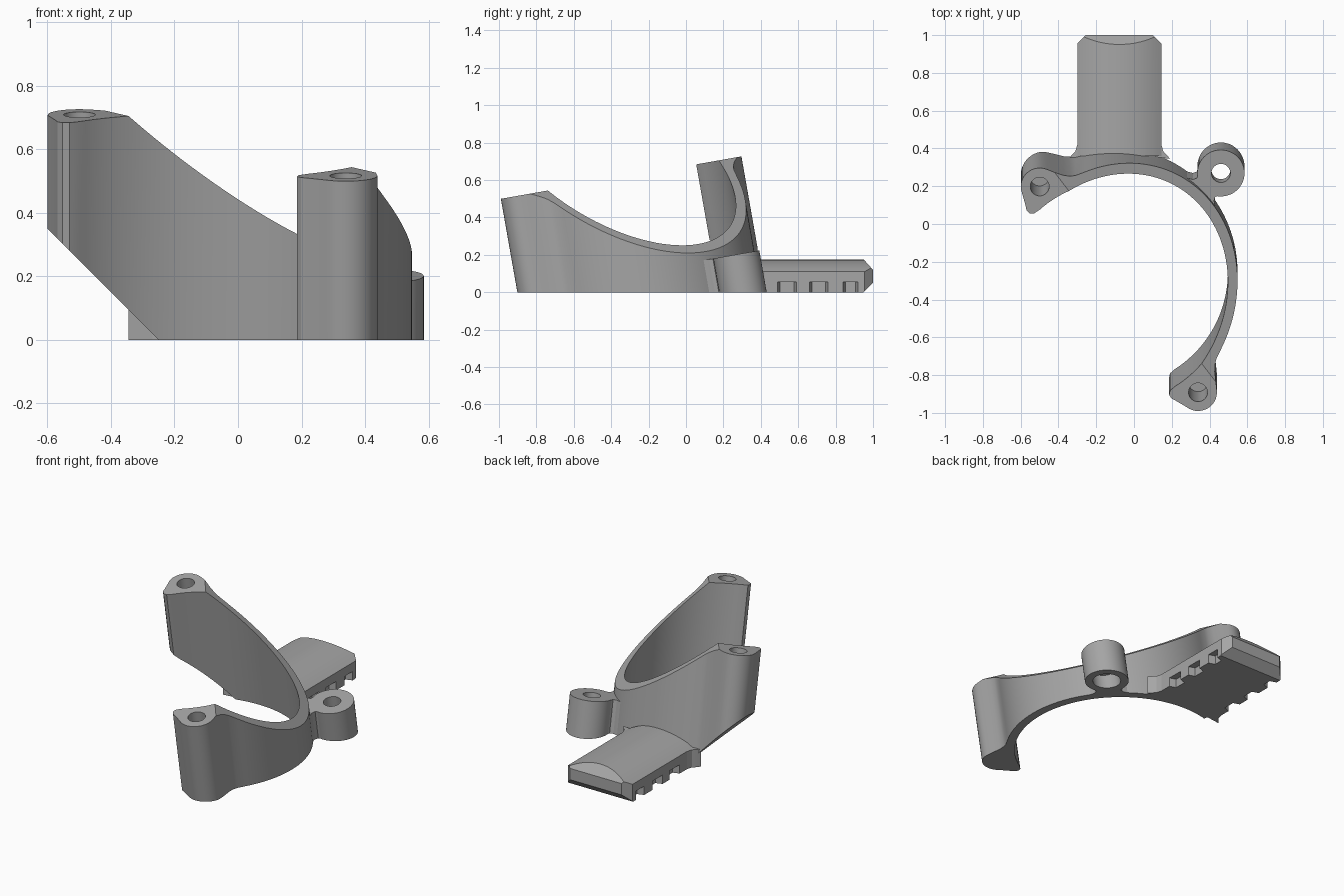
import bpy, bmesh
from math import sin, cos, radians, pi, sqrt
from mathutils import Matrix, Vector

if "Cube" in bpy.data.objects:
    bpy.data.objects.remove(bpy.data.objects["Cube"], do_unlink=True)

grey = bpy.data.materials.new("plain grey")
grey.use_nodes = True
COLOUR = (0.38, 0.38, 0.38, 1)
grey.diffuse_color = COLOUR
grey.node_tree.nodes["Principled BSDF"].inputs["Base Color"].default_value = COLOUR

TILT = Matrix.Rotation(radians(10), 4, 'X')     # clamp axis leans forward
CENTRE = Vector((-0.1, -0.25))                  # ring centre in the tilted frame
U = Vector((0.797, 0.604))                      # symmetry axis of the ring
T = Vector((-0.604, 0.797))
R_IN, R_OUT, CAP = 0.597, 0.648, 0.664
FLOOR = ((0, 0, 0), (0, 0, -1))


def ring_pt(s, t):
    return CENTRE + U * s + T * t


def arc(cx, cy, r, a0, a1, n):
    return [(cx + r * cos(radians(a0 + (a1 - a0) * i / n)),
             cy + r * sin(radians(a0 + (a1 - a0) * i / n))) for i in range(n + 1)]


def prism(name, pts, low, high, matrix, cuts=()):
    """Extrude an outline along local z, place it, then trim with planes."""
    bm = bmesh.new()
    face = bm.faces.new([bm.verts.new((p[0], p[1], low)) for p in pts])
    new = bmesh.ops.extrude_face_region(bm, geom=[face])["geom"]
    bmesh.ops.translate(bm, vec=(0, 0, high - low),
                        verts=[v for v in new if isinstance(v, bmesh.types.BMVert)])
    bmesh.ops.transform(bm, matrix=matrix, verts=bm.verts)
    for co, no in cuts:
        bmesh.ops.bisect_plane(bm, geom=bm.verts[:] + bm.edges[:] + bm.faces[:],
                               dist=1e-5, plane_co=co, plane_no=no, clear_outer=True)
        bmesh.ops.holes_fill(bm, edges=[e for e in bm.edges if e.is_boundary], sides=0)
    bmesh.ops.recalc_face_normals(bm, faces=bm.faces)
    mesh = bpy.data.meshes.new(name)
    bm.to_mesh(mesh)
    bm.free()
    mesh.materials.append(grey)
    ob = bpy.data.objects.new(name, mesh)
    bpy.context.collection.objects.link(ob)
    return ob


def activate(ob):
    bpy.ops.object.select_all(action='DESELECT')
    ob.select_set(True)
    bpy.context.view_layer.objects.active = ob


def drill(ob, centre, r, low, high):
    cutter = prism("drill_cutter", arc(centre[0], centre[1], r, 0, 350, 35), low, high, TILT)
    cutter.hide_render = True
    mod = ob.modifiers.new("hole", 'BOOLEAN')
    mod.operation, mod.solver, mod.object = 'DIFFERENCE', 'EXACT', cutter
    activate(ob)
    bpy.ops.object.modifier_apply(modifier=mod.name)
    bpy.data.objects.remove(cutter, do_unlink=True)


# Half ring with a screw post at each end, mirrored about its axis
POST = (0.025, 0.694)
half = arc(0, 0, R_OUT, 0, 67, 26)
half += [(0.205, 0.618), (0.182, 0.635), (0.16, 0.662), (0.135, 0.705)]
half += arc(POST[0], POST[1], 0.1, 30, 165, 14)
half += [(-0.095, 0.661), (-0.107, 0.635), (-0.105, 0.612), (-0.088, 0.597)]
half += arc(0, 0, R_IN, 95, 0, 36)
outline = half + [(s, -t) for s, t in reversed(half[1:-1])]

slope_co = TILT @ ring_pt(0.134, 0).to_3d().lerp(ring_pt(0.134, 0).to_3d() + Vector((0, 0, CAP)), 1)
slope_no = TILT @ Vector((U.x * 0.91, U.y * 0.91, 1)).normalized()
ring = prism("clamp_ring", [ring_pt(*p) for p in outline], -0.3, CAP, TILT, [
    (slope_co, slope_no),                       # sloping rim
    FLOOR,
    ((-0.25, 0, 0), (-1, 0, -1)),               # chamfered underside
])
for side in (1, -1):
    drill(ring, ring_pt(POST[0], POST[1] * side), 0.05, 0.36, CAP + 0.1)

# Side lug with a counterbored through hole
LUG = Vector((0.46, 0.3))
LUG_TOP = 0.152
lug = prism("side_lug", arc(LUG.x, LUG.y, 0.125, 0, 352.5, 47), -0.2, LUG_TOP, TILT, [FLOOR])
drill(lug, LUG, 0.05, -0.4, 0.4)
drill(lug, LUG, 0.08, -0.4, 0.05)

# Waisted neck from the ring to the lug
out = (LUG - CENTRE).normalized()
across = Vector((-out.y, out.x))
waist = [(0.625, 0.125), (0.64, 0.105), (0.655, 0.08), (0.675, 0.07), (0.7, 0.085)]
neck = [CENTRE + out * d + across * w for d, w in waist]
neck += [CENTRE + out * d - across * w for d, w in reversed(waist)]
lug_neck = prism("lug_neck", neck, -0.2, LUG_TOP, TILT, [FLOOR])

# Domed tongue running back, chamfered at its free end
MID, W, STEP = -0.0775, 0.2225, 0.055
END = [
    ((0, 1, 0.12), (0, 1, 0.9)),
    ((0, 1, 0.05), (0, 1, -1)),
    ((MID + W, 0.955, 0), (1, 1, 0)),
    ((MID - W, 0.955, 0), (-1, 1, 0)),
]
ALONG_Y = Matrix(((1, 0, 0, 0), (0, 0, 1, 0), (0, 1, 0, 0), (0, 0, 0, 1)))
SIDE, DOME = 0.11, 0.065
rad = (W * W + DOME * DOME) / (2 * DOME)
section = [(MID - W + 0.04, 0), (MID + W - 0.04, 0), (MID + W - 0.04, STEP), (MID + W, STEP)]
for i in range(25):
    x = W * (1 - i / 12)
    section.append((MID + x, SIDE + DOME - rad + sqrt(rad * rad - x * x)))
section += [(MID - W, STEP), (MID - W + 0.04, STEP)]
tongue = prism("tongue", section, 0.36, 1.0, ALONG_Y, END)

# Grip teeth in the lower side steps, and small fillets at the tongue root
parts = [ring, lug, lug_neck, tongue]
for side, label in ((1, "left"), (-1, "right")):
    for n, (y0, y1) in enumerate(((0.37, 0.49), (0.59, 0.66), (0.76, 0.84), (0.92, 1.0))):
        inner, outer = MID + side * (W - 0.06), MID + side * W
        tooth = [(inner, y0 - 0.02), (outer, y0), (outer, y1), (inner, min(y1 + 0.02, 1))]
        parts.append(prism(f"{label}_tooth_{n + 1}", tooth, 0, STEP, Matrix(), END))
    edge = MID + side * W
    root = [(edge - side * 0.03, 0.355), (edge + side * 0.045, 0.345), (edge + side * 0.03, 0.365),
            (edge + side * 0.01, 0.385), (edge, 0.42), (edge - side * 0.03, 0.42)]
    parts.append(prism(f"{label}_root_fillet", root, 0, SIDE, Matrix()))

for ob in parts:
    activate(ob)
    bpy.ops.object.shade_smooth_by_angle(angle=radians(28))
